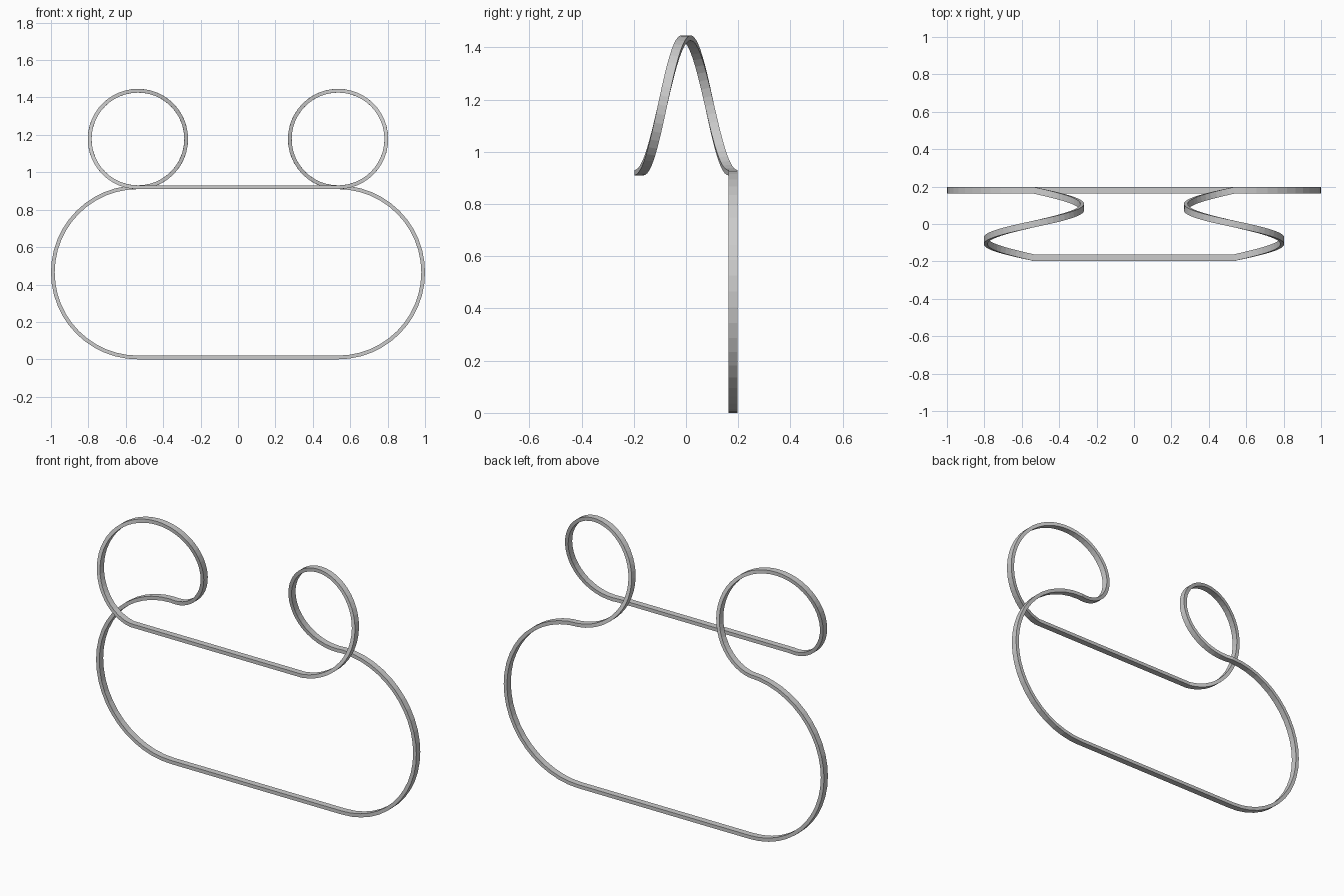
import bpy, bmesh, math
from mathutils import Vector

if "Cube" in bpy.data.objects:
    bpy.data.objects.remove(bpy.data.objects["Cube"])

CX = 0.535               # x of the loop and end-curve centres
Y = 0.18                 # sideways offset of back / front runs
R_END, R_LOOP = 0.455, 0.258
Z0 = 0.01                # centreline height of the bottom straight
ZT = Z0 + 2 * R_END      # centreline height of the top straight
W, T = 0.035, 0.02       # track width and thickness
N_END, N_LOOP = 24, 48

# Right half of the centreline: bottom straight, end curve, corkscrew loop
half = [Vector((0, Y, Z0))]
for i in range(N_END + 1):
    a = math.pi * i / N_END
    half.append(Vector((CX + R_END * math.sin(a), Y, Z0 + R_END * (1 - math.cos(a)))))
for i in range(1, N_LOOP + 1):
    u = i / N_LOOP
    a = math.tau * u
    half.append(Vector((CX - R_LOOP * math.sin(a), Y * (1 - 2 * u),
                        ZT + R_LOOP * (1 - math.cos(a)))))
half.append(Vector((0, -Y, ZT)))

# Mirror to close the circuit
path = half + [Vector((-p.x, p.y, p.z)) for p in reversed(half[1:-1])]

# Sweep a flat rectangular section along the closed path
bm = bmesh.new()
rings = []
n = len(path)
for i, p in enumerate(path):
    t = ((path[(i + 1) % n] - p).normalized() + (p - path[i - 1]).normalized()).normalized()
    normal = Vector((-t.z, 0, t.x)).normalized()
    side = t.cross(normal).normalized()
    rings.append([bm.verts.new(p + side * (a * W / 2) + normal * (b * T / 2))
                  for a, b in ((-1, -1), (1, -1), (1, 1), (-1, 1))])
for i in range(n):
    r, s = rings[i], rings[(i + 1) % n]
    for k in range(4):
        m = (k + 1) % 4
        bm.faces.new((r[k], r[m], s[m], s[k]))
bmesh.ops.recalc_face_normals(bm, faces=bm.faces)

mesh = bpy.data.meshes.new("looping_track")
bm.to_mesh(mesh)
bm.free()
track = bpy.data.objects.new("looping_track", mesh)
bpy.context.collection.objects.link(track)
